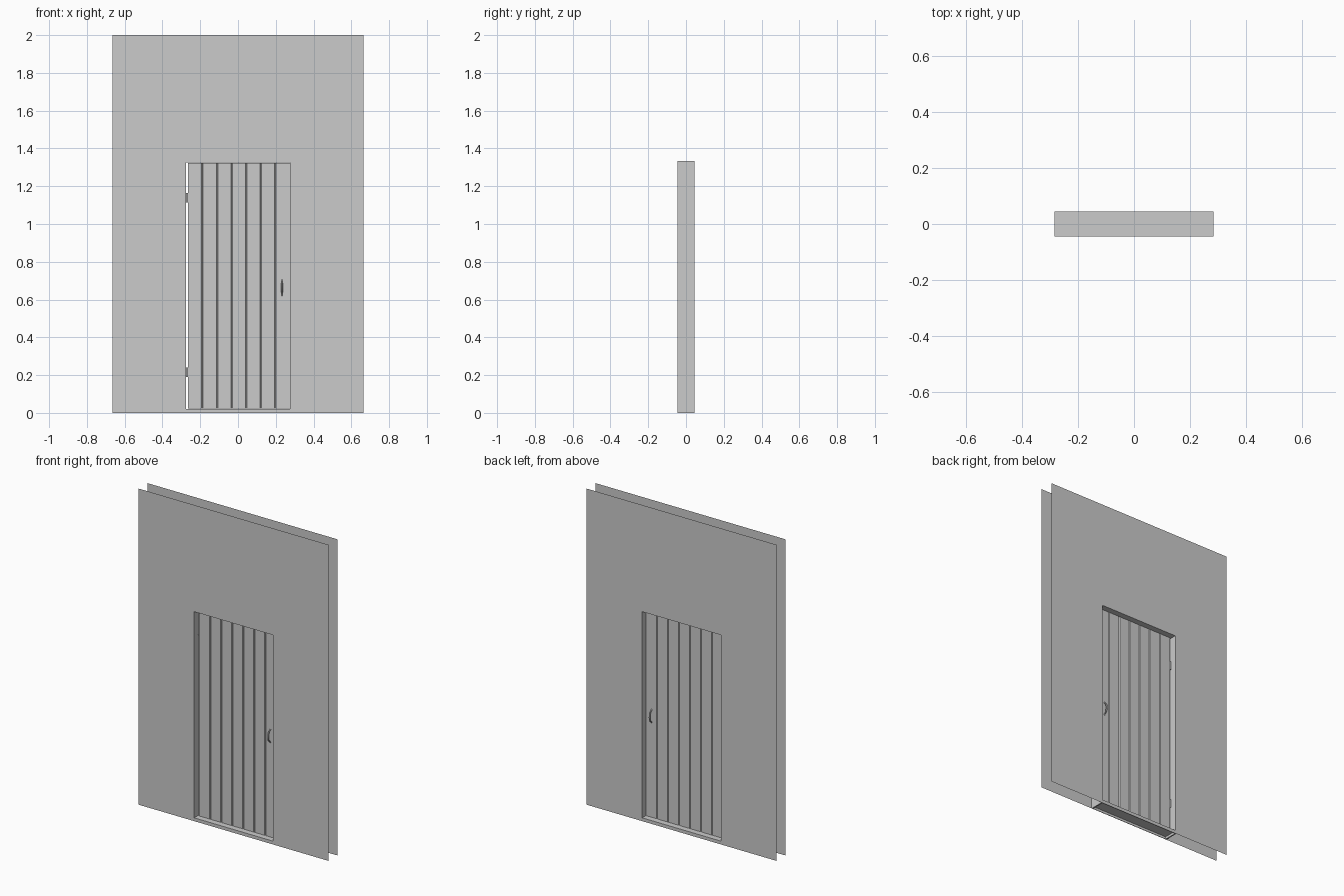
import bpy, bmesh, math

if "Cube" in bpy.data.objects:
    bpy.data.objects.remove(bpy.data.objects["Cube"])

D = 0.045            # half wall thickness
OX, OZ = 0.283, 1.333  # opening half width / height
T = 0.008            # frame thickness
SILL = 0.021


def finish(name, bm):
    bmesh.ops.recalc_face_normals(bm, faces=bm.faces)
    me = bpy.data.meshes.new(name)
    bm.to_mesh(me)
    bm.free()
    ob = bpy.data.objects.new(name, me)
    bpy.context.collection.objects.link(ob)
    return ob


def prism(name, pts, vec=None):
    """Polygon from 3D points, optionally extruded along vec."""
    bm = bmesh.new()
    f = bm.faces.new([bm.verts.new(p) for p in pts])
    if vec:
        r = bmesh.ops.extrude_face_region(bm, geom=[f], use_keep_orig=True)
        vs = [g for g in r["geom"] if isinstance(g, bmesh.types.BMVert)]
        bmesh.ops.translate(bm, verts=vs, vec=vec)
    return finish(name, bm)


def box(name, x0, x1, y0, y1, z0, z1):
    return prism(name, [(x0, y0, z0), (x1, y0, z0), (x1, y1, z0), (x0, y1, z0)],
                 (0, 0, z1 - z0))


# wall sheets, one on each side, with door opening
W = 0.665
outline = [(-W, 0), (-OX, 0), (-OX, OZ), (OX, OZ), (OX, 0), (W, 0), (W, 2), (-W, 2)]
for name, y in (("wall_front", -D), ("wall_back", D)):
    prism(name, [(x, y, z) for x, z in outline])

# frame lining: jambs, head and hollow sill
IX = OX - T
box("jamb_left", -OX, -IX, -D, D, 0, OZ)
box("jamb_right", IX, OX, -D, D, 0, OZ)
box("frame_head", -IX, IX, -D, D, OZ - T, OZ)
sill = [(-D, 0), (-D, SILL), (D, SILL), (D, 0),
        (D - 0.003, 0), (D - 0.003, SILL - 0.006), (-D + 0.003, SILL - 0.006), (-D + 0.003, 0)]
prism("sill", [(-IX, y, z) for y, z in sill], (2 * IX, 0, 0))

# plank door: one profile with V grooves on both faces
L, R, N, H = -0.265, 0.274, 7, 0.0095
step = (R - L) / N
front = [(L, -H)]
for i in range(1, N):
    x = L + i * step
    front += [(x - 0.004, -H), (x, -H + 0.005), (x + 0.004, -H)]
front.append((R, -H))
back = [(x, -y) for x, y in reversed(front)]
prism("door_planks", [(x, y, SILL + 0.001) for x, y in front + back],
      (0, 0, OZ - T - SILL - 0.003))

# hinges: barrel with two leaves in the gap
for tag, z in (("lower", 0.215), ("upper", 1.14)):
    bm = bmesh.new()
    bmesh.ops.create_cone(bm, cap_ends=True, segments=12, radius1=0.0045,
                          radius2=0.0045, depth=0.05)
    ob = finish("hinge_barrel_" + tag, bm)
    ob.location = (-0.270, 0.006, z)
    for side, x in (("frame", -IX), ("door", L - 0.0015)):
        box(f"hinge_leaf_{side}_{tag}", x, x + 0.0015, -0.008, 0.006, z - 0.025, z + 0.025)

# bowed pull handles on both sides
HX, HZ = 0.233, 0.663
path = [(0.008, 0.044, 0.9), (0.012, 0.036, 0.9), (0.021, 0.031, 0.9), (0.029, 0.019, 1.2),
        (0.031, 0, 1.4), (0.029, -0.019, 1.2), (0.021, -0.031, 0.9), (0.012, -0.036, 0.9),
        (0.008, -0.044, 0.9)]
for tag, s in (("front", -1), ("back", 1)):
    cu = bpy.data.curves.new("handle_" + tag, 'CURVE')
    cu.dimensions = '3D'
    cu.bevel_depth = 0.0038
    cu.bevel_resolution = 2
    cu.use_fill_caps = True
    sp = cu.splines.new('POLY')
    sp.points.add(len(path) - 1)
    for p, (y, z, r) in zip(sp.points, path):
        p.co = (HX, s * y, HZ + z, 1)
        p.radius = r
    ob = bpy.data.objects.new("handle_" + tag, cu)
    bpy.context.collection.objects.link(ob)
    bpy.ops.object.select_all(action='DESELECT')
    ob.select_set(True)
    bpy.context.view_layer.objects.active = ob
    bpy.ops.object.convert(target='MESH')
    bpy.ops.object.shade_smooth_by_angle(angle=math.radians(40))
